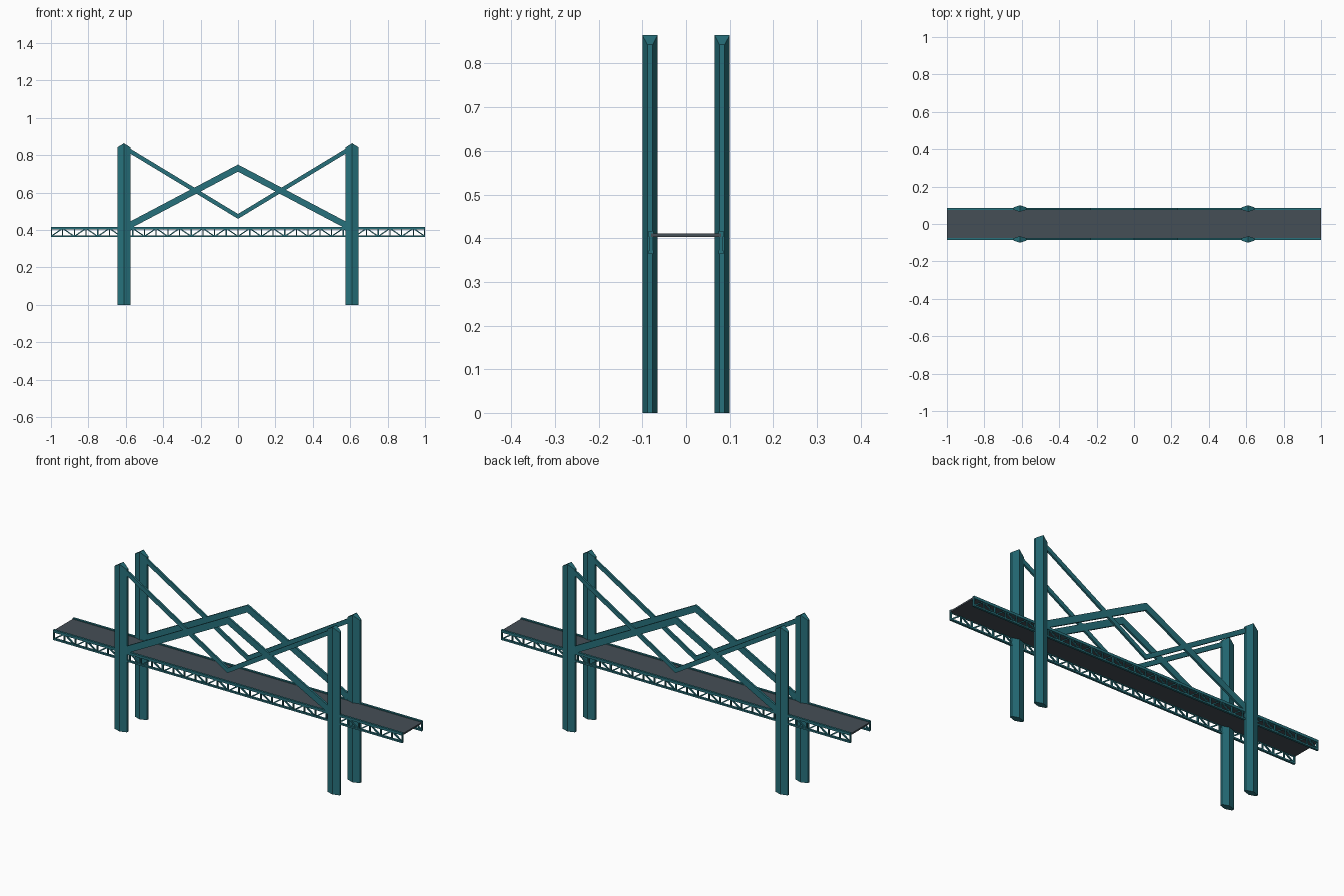
import bpy, bmesh, math
from mathutils import Vector

if "Cube" in bpy.data.objects:
    bpy.data.objects.remove(bpy.data.objects["Cube"])


def material(name, rgb):
    m = bpy.data.materials.new(name)
    m.diffuse_color = (*rgb, 1)
    m.use_nodes = True
    m.node_tree.nodes["Principled BSDF"].inputs["Base Color"].default_value = m.diffuse_color
    return m


TEAL = material("teal_steel", (0.02, 0.165, 0.2))
ROAD = material("road_grey", (0.06, 0.077, 0.093))
SIDE_Y = 0.08      # centre plane of each truss
TOWER_X = 0.61
PANELS = 32


def finish(name, bm, mat):
    bmesh.ops.recalc_face_normals(bm, faces=bm.faces[:])
    me = bpy.data.meshes.new(name)
    bm.to_mesh(me)
    bm.free()
    me.materials.append(mat)
    ob = bpy.data.objects.new(name, me)
    bpy.context.collection.objects.link(ob)
    return ob


def plate(bm, points, y, width):
    """Extrude an x-z outline to a given width, centred on y."""
    face = bm.faces.new([bm.verts.new((x, y - width / 2, z)) for x, z in points])
    ext = bmesh.ops.extrude_face_region(bm, geom=[face])["geom"]
    verts = [g for g in ext if isinstance(g, bmesh.types.BMVert)]
    bmesh.ops.translate(bm, verts=verts, vec=(0, width, 0))


def bar(bm, a, b, thick, y, width):
    """Straight bar between two x-z points."""
    a, b = Vector(a), Vector(b)
    d = (b - a).normalized() * thick / 2
    n = Vector((-d.y, d.x))
    plate(bm, [a + n, b + n, b - n, a - n], y, width)


def chevron(name, end_z, mid_z, depth, y, width):
    """Bent beam from tower to tower with its kink at mid-span."""
    bm = bmesh.new()
    x = TOWER_X
    plate(bm, [(-x, end_z), (0, mid_z), (x, end_z),
               (x, end_z - depth), (0, mid_z - depth), (-x, end_z - depth)], y, width)
    finish(name, bm, TEAL)


def tower(name, cx, cy):
    """Six-sided pillar with a ridged top."""
    bm = bmesh.new()
    plan = [(-0.035, -0.006), (0, -0.0175), (0.035, -0.006),
            (0.035, 0.006), (0, 0.0175), (-0.035, 0.006)]
    low = [bm.verts.new((cx + x, cy + y, 0)) for x, y in plan]
    top = [bm.verts.new((cx + x, cy + y, 0.865 if x == 0 else 0.843)) for x, y in plan]
    bm.faces.new(low)
    for i in range(6):
        j = (i + 1) % 6
        bm.faces.new((low[i], low[j], top[j], top[i]))
    bm.faces.new((top[0], top[1], top[4], top[5]))
    bm.faces.new((top[1], top[2], top[3], top[4]))
    finish(name, bm, TEAL)


# road deck
bm = bmesh.new()
plate(bm, [(-1, 0.403), (1, 0.403), (1, 0.411), (-1, 0.411)], 0, 0.16)
finish("road_deck", bm, ROAD)

for side, s in (("front", -1), ("back", 1)):
    y = s * SIDE_Y

    # chords of the side truss
    bm = bmesh.new()
    plate(bm, [(-1, 0.403), (1, 0.403), (1, 0.416), (-1, 0.416)], y, 0.011)
    plate(bm, [(-1, 0.364), (1, 0.364), (1, 0.372), (-1, 0.372)], y, 0.011)
    finish(side + "_truss_chords", bm, TEAL)

    # posts and alternating diagonals
    bm = bmesh.new()
    step = 2 / PANELS
    for i in range(PANELS + 1):
        x = min(max(-1 + i * step, -0.997), 0.997)
        bar(bm, (x, 0.367), (x, 0.408), 0.006, y, 0.008)
    for i in range(PANELS):
        x0, x1 = -1 + i * step, -1 + (i + 1) * step
        z0, z1 = (0.368, 0.407) if i % 2 == 0 else (0.407, 0.368)
        bar(bm, (x0 + 0.003, z0), (x1 - 0.003, z1), 0.006, y, 0.007)
    finish(side + "_truss_web", bm, TEAL)

    # rising arch beam and hanging stay between the towers
    chevron(side + "_arch_beam", 0.428, 0.75, 0.038, y + s * 0.001, 0.011)
    chevron(side + "_hanging_stay", 0.855, 0.486, 0.026, y + s * 0.001, 0.010)

    for end, e in (("left", -1), ("right", 1)):
        tower(f"{side}_{end}_tower", e * TOWER_X, s * 0.0825)
